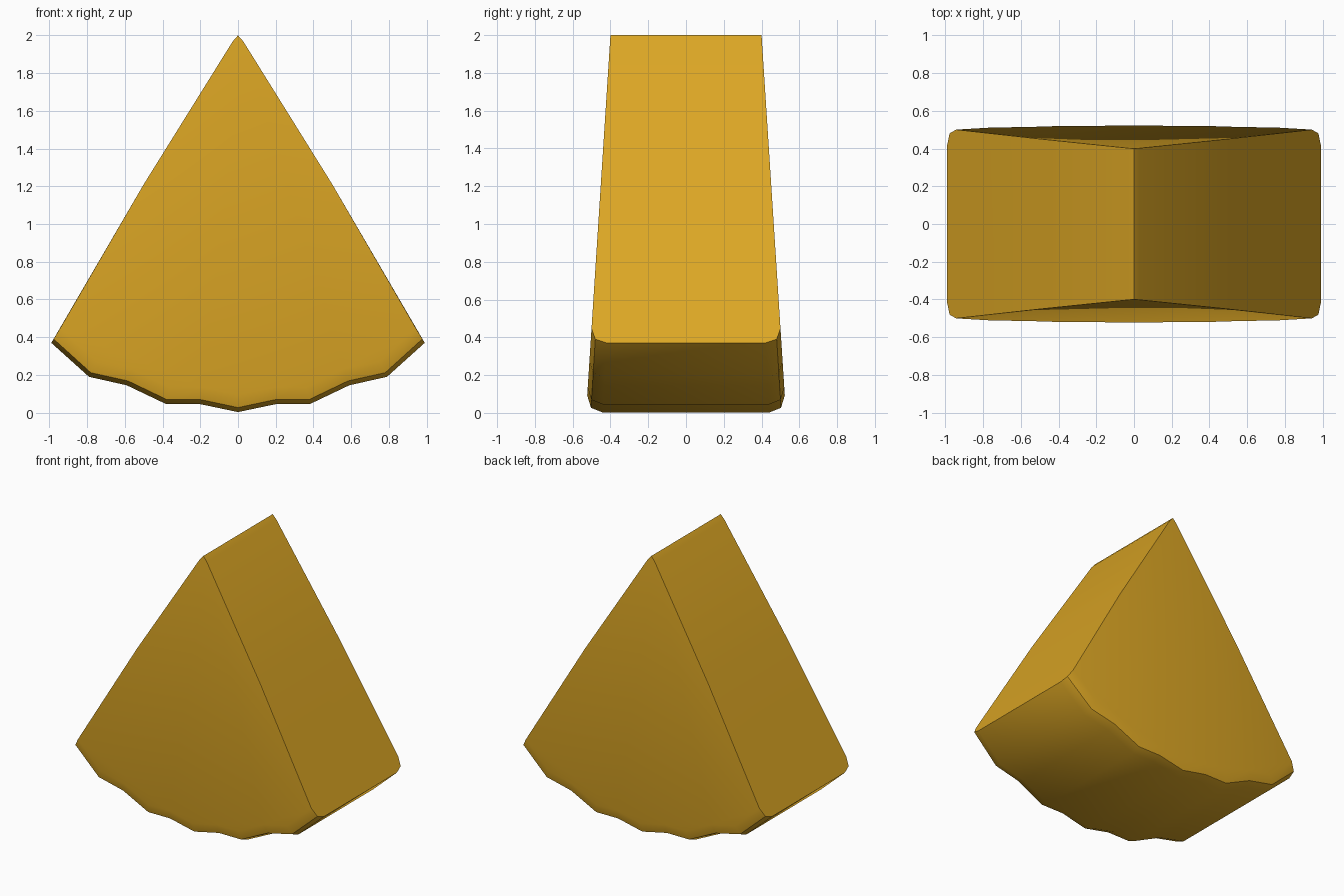
import bpy, bmesh, math
from mathutils import Vector

if "Cube" in bpy.data.objects:
    bpy.data.objects.remove(bpy.data.objects["Cube"])

# half profiles in x, z: straight side from the tip, and scalloped rim
SIDE = [(0.0, 2.0), (0.028, 1.968), (0.5, 1.21)]
RIM = [(0.99, 0.37), (0.79, 0.19), (0.59, 0.145), (0.38, 0.045), (0.2, 0.045), (0.0, 0.003)]
RIM = RIM + [(-x, z) for x, z in reversed(RIM[:-1])]
TIP = Vector((0, 2))
# rounded rim: (pull towards the tip, inset in y)
ROUND = [(0.09, 0.0), (0.024, 0.02), (0.0, 0.08)]

bm = bmesh.new()


def half_depth(z):
    # wedge gets thicker towards the rim
    return 0.4 + 0.0645 * (2.0 - z)


def pair(x, z):
    d = half_depth(z)
    return [bm.verts.new((x, s * d, z)) for s in (-1, 1)]


def rim_row(x, z):
    p = Vector((x, z))
    toward = (TIP - p).normalized()
    depth = half_depth((p + toward * ROUND[0][0]).y)
    pts = []
    for pull, inset in ROUND:
        q = p + toward * pull
        pts.append((q.x, depth - inset, q.y))
    row = [(x, -y, z) for x, y, z in pts] + pts[::-1]
    return [bm.verts.new(v) for v in row]


tip = pair(*SIDE[0])
right = [tip] + [pair(x, z) for x, z in SIDE[1:]]
left = [tip] + [pair(-x, z) for x, z in SIDE[1:]]
rows = [rim_row(x, z) for x, z in RIM]

# rounded scalloped rim
for a, b in zip(rows, rows[1:]):
    for i in range(len(a) - 1):
        bm.faces.new((a[i], a[i + 1], b[i + 1], b[i]))

# straight cut sides
for chain, row in ((right, rows[0]), (left, rows[-1])):
    for a, b in zip(chain, chain[1:]):
        bm.faces.new((a[0], a[1], b[1], b[0]))
    bm.faces.new([chain[-1][0]] + row + [chain[-1][1]])

# front and back faces
for k, end in ((0, 0), (1, -1)):
    bm.faces.new([p[k] for p in right] + [r[end] for r in rows]
                 + [p[k] for p in reversed(left[1:])])

bmesh.ops.recalc_face_normals(bm, faces=bm.faces)
mesh = bpy.data.meshes.new("wedge_slice")
bm.to_mesh(mesh)
bm.free()

mat = bpy.data.materials.new("golden yellow")
mat.diffuse_color = (0.72, 0.385, 0.018, 1)
mat.use_nodes = True
mat.node_tree.nodes["Principled BSDF"].inputs["Base Color"].default_value = mat.diffuse_color
mesh.materials.append(mat)

obj = bpy.data.objects.new("wedge_slice", mesh)
bpy.context.collection.objects.link(obj)
bpy.context.view_layer.objects.active = obj
obj.select_set(True)
bpy.ops.object.shade_smooth_by_angle(angle=math.radians(40))
